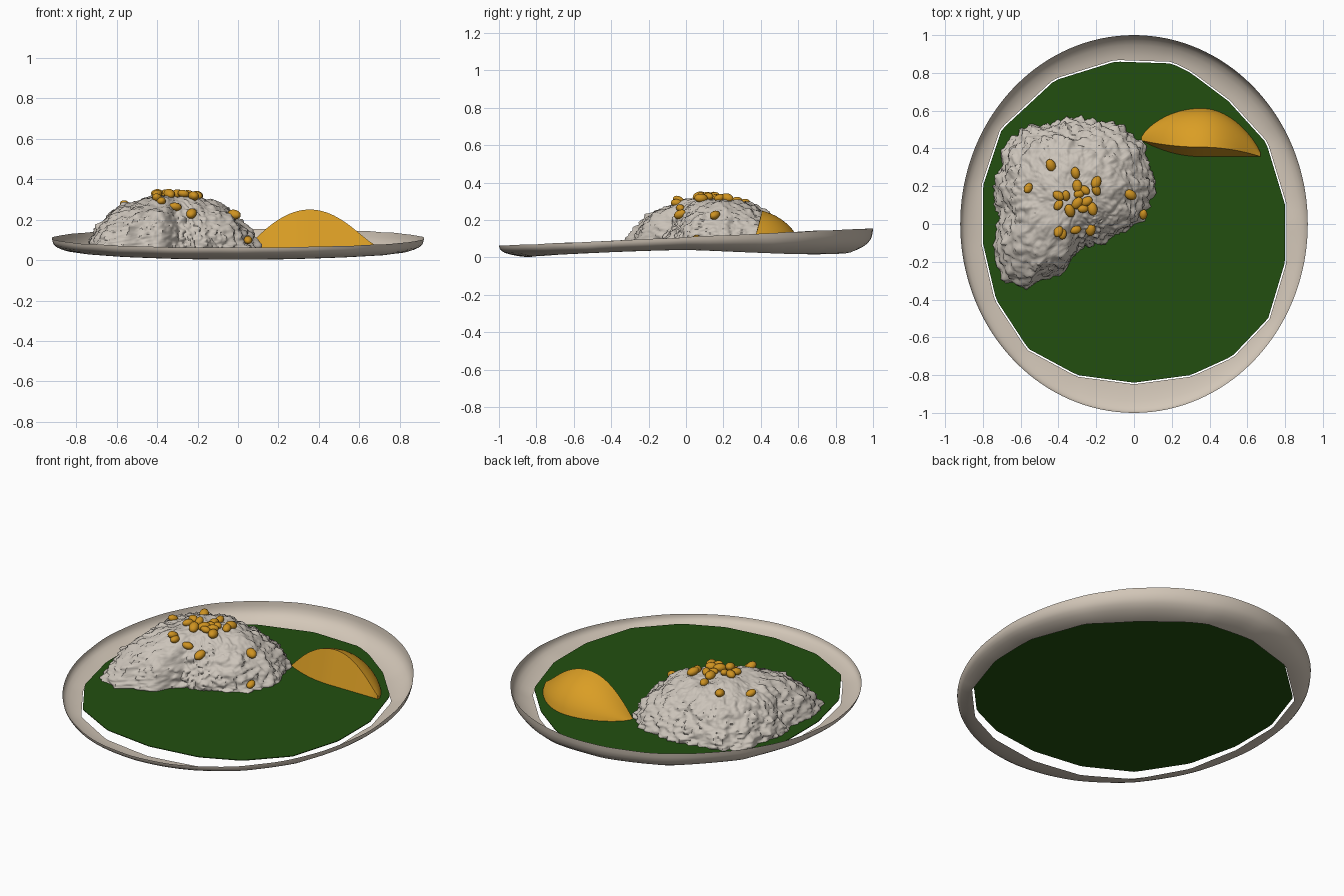
import bpy, math, random
from mathutils import Vector, noise

random.seed(4)
if "Cube" in bpy.data.objects:
    bpy.data.objects.remove(bpy.data.objects["Cube"])


def material(name, rgb):
    m = bpy.data.materials.new(name)
    m.use_nodes = True
    m.diffuse_color = (*rgb, 1)
    m.node_tree.nodes["Principled BSDF"].inputs["Base Color"].default_value = (*rgb, 1)
    return m


cream = material("cream glaze", (0.65, 0.57, 0.48))
white = material("rice white", (0.60, 0.55, 0.49))
green = material("leaf green", (0.016, 0.078, 0.005))
yellow = material("lemon yellow", (0.70, 0.34, 0.018))
corn = material("corn yellow", (0.62, 0.29, 0.015))


def finish(ob, mat, angle):
    ob.data.materials.append(mat)
    bpy.ops.object.select_all(action="DESELECT")
    ob.select_set(True)
    bpy.context.view_layer.objects.active = ob
    bpy.ops.object.shade_smooth_by_angle(angle=math.radians(angle))


def loft(name, rows, mat, angle=40, caps=()):
    """Skin closed rows of points with quads; caps lists rows to fill."""
    n = len(rows[0])
    verts = [p for row in rows for p in row]
    faces = [(r * n + i, r * n + (i + 1) % n, (r + 1) * n + (i + 1) % n, (r + 1) * n + i)
             for r in range(len(rows) - 1) for i in range(n)]
    for r in caps:
        loop = [r * n + i for i in range(n)]
        faces.append(loop if r else loop[::-1])
    mesh = bpy.data.meshes.new(name)
    mesh.from_pydata(verts, [], faces)
    ob = bpy.data.objects.new(name, mesh)
    bpy.context.collection.objects.link(ob)
    finish(ob, mat, angle)
    return ob


def radial(points, cx, cy):
    """Radius of a star-shaped outline as a function of angle."""
    polar = sorted((math.atan2(y - cy, x - cx), math.hypot(x - cx, y - cy)) for x, y in points)
    polar = [(polar[-1][0] - math.tau, polar[-1][1])] + polar + [(polar[0][0] + math.tau, polar[0][1])]

    def radius(a):
        a = (a + math.pi) % math.tau - math.pi
        for (a0, r0), (a1, r1) in zip(polar, polar[1:]):
            if a0 <= a <= a1:
                t = (a - a0) / (a1 - a0)
                # straight chord between the two outline points
                return r0 * r1 * math.sin(a1 - a0) / (
                    r0 * math.sin(a - a0) + r1 * math.sin(a1 - a))
        return polar[0][1]
    return radius


# Plate floor: thin flat green sheet
floor_r = radial([(-.1, .86), (.2, .85), (.3, .8), (.5, .65), (.7, .43), (.8, .1), (.8, -.2),
                  (.71, -.5), (.52, -.7), (.3, -.8), (0, -.84), (-.3, -.8), (-.56, -.66),
                  (-.73, -.4), (-.8, -.1), (-.8, .2), (-.7, .5), (-.42, .76)], 0, 0)
SEG = 144
angles = [math.tau * i / SEG for i in range(SEG)]
floor = [[(math.cos(a) * floor_r(a), math.sin(a) * floor_r(a), z) for a in angles]
         for z in (0.056, 0.06)]
loft("plate_floor", floor, green, caps=(0, 1))


# Plate rim: curved, slightly warped ring
def rim_point(a, t, lift):
    c, s = math.cos(a), math.sin(a)
    outer = 1 / math.sqrt((c / 0.92) ** 2 + s * s)
    inner = floor_r(a) * 1.01
    low = 0.04 + 0.014 * s - 0.024 * s * s - (0.02 * max(0, math.sin(2 * a)) if c > 0 else 0)
    low = max(low, 0.0)
    top = 0.108 + 0.046 * s + 0.003 * noise.noise((c * 6, s * 6, 0))
    r = inner + (outer - inner) * t
    return (c * r, s * r, low + (top - low) * lift)


profile = [(0, 0), (.2, .04), (.4, .12), (.6, .22), (.8, .38), (.92, .56), (.98, .78), (1, 1)]
loft("plate_rim", [[rim_point(a, t, l) for a in angles] for t, l in profile], cream, 80)

# Rice mound: lumpy dome over an irregular outline
CX, CY = -0.33, 0.14
rice_r = radial([(-.7, .4), (-.6, .5), (-.36, .56), (-.2, .55), (-.05, .52), (.05, .42), (.11, .2),
                 (.05, .02), (-.05, -.04), (-.2, -.1), (-.29, -.14), (-.37, -.26), (-.5, -.3),
                 (-.57, -.35), (-.69, -.28), (-.75, -.15), (-.72, 0), (-.74, .2)], CX, CY)


def dome(t):
    return 0.06 + 0.255 * (1 - t ** 2.6) ** 0.75


def rice_point(a, t):
    r = rice_r(a) * t
    p = Vector((CX + math.cos(a) * r, CY + math.sin(a) * r, dome(t)))
    edge = min(1, t * t * 1.2)
    out = Vector((math.cos(a) * edge, math.sin(a) * edge, 1.1 - edge)).normalized()
    lump = 0.022 * noise.noise(p * 7)
    clump = abs(noise.noise(p * 16)) * 0.03 - 0.008
    grain = abs(noise.noise(p * 38)) * 0.022 - 0.006
    p += out * (lump + (clump + grain) * (0.3 + 0.9 * edge))
    p.z = max(p.z, 0.058)
    return p


RINGS = 64
steps = [math.sin(math.pi / 2 * k / RINGS) for k in range(1, RINGS + 1)]
rice_angles = [math.tau * i / 220 for i in range(220)]
loft("rice_mound", [[rice_point(a, t) for a in rice_angles] for t in reversed(steps)],
     white, 60, caps=(RINGS - 1,))

# Lemon wedge: flat cut face at the front, bulging peel at the back
sections = []
for k in range(33):
    s = -1 + k / 16
    w = max(1 - s * s, 0.0)
    x = 0.355 + 0.315 * s
    front = 0.357 + 0.085 * max(0, -s) ** 2
    high = 0.06 + 0.19 * w ** 1.1 + 0.02 * max(0, s) ** 6
    depth = 0.02 + 0.235 * w ** 0.85
    ridge = front + 0.05 * w
    row = [(x, front, 0.06), (x, ridge, high)]
    for j in range(1, 9):
        b = math.pi / 2 * j / 8
        flat = 0.75 * math.sin(b) + 0.25 * j / 8
        drop = 0.6 * math.cos(b) + 0.4 * (1 - j / 8)
        row.append((x, ridge + (front + depth - ridge) * flat, 0.06 + (high - 0.06) * drop))
    sections.append(row)
loft("lemon_wedge", sections, yellow, 35, caps=(0, 32))

# Corn kernels: a heap on top and a few scattered on the slopes
heap = [(-.4, .1), (-.36, .15), (-.3, .2), (-.26, .18), (-.2, .22), (-.2, .18), (-.3, .11),
        (-.25, .12), (-.22, .08), (-.34, .07), (-.4, .15), (-.29, .16), (-.27, .08)]
strays = [(-.4, -.04), (-.38, -.05), (-.31, -.03), (-.23, -.03), (-.44, .31), (-.56, .19),
          (-.02, .155), (.05, .05), (-.31, .27)]
for x, y in heap + strays:
    a = math.atan2(y - CY, x - CX)
    t = min(0.97, math.hypot(x - CX, y - CY) / rice_r(a))
    lift = 0.012 if (x, y) in heap else 0.004
    size = random.uniform(0.026, 0.034)
    bpy.ops.mesh.primitive_uv_sphere_add(
        segments=14, ring_count=9, radius=size,
        location=(x, y, rice_point(a, t).z + lift),
        rotation=(random.uniform(-.4, .4), random.uniform(-.4, .4), random.uniform(0, 6)))
    kernel = bpy.context.object
    kernel.name = "corn_kernel"
    kernel.scale = (1.1, 0.8, 0.7)
    finish(kernel, corn, 60)
